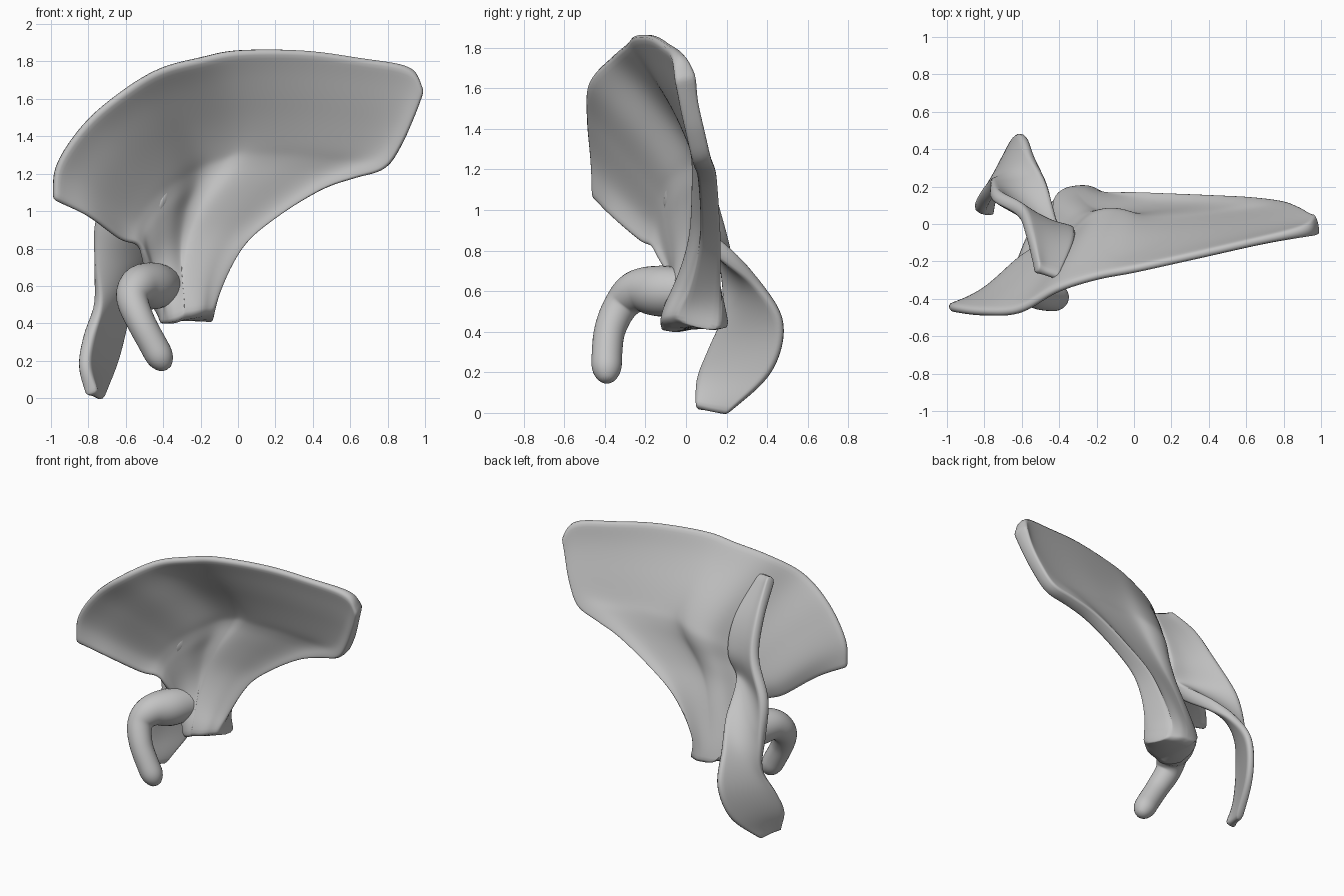
import bpy, bmesh, math
from mathutils import Vector

cube = bpy.data.objects.get("Cube")
if cube:
    bpy.data.objects.remove(cube, do_unlink=True)

bone = bpy.data.materials.new("bone_grey")
bone.use_nodes = True
bone.diffuse_color = (0.55, 0.55, 0.55, 1)
bone.node_tree.nodes["Principled BSDF"].inputs["Base Color"].default_value = bone.diffuse_color


def spline(points, t):
    """Point at t (0 to 1) on a smooth curve through the points."""
    pts = [Vector(p) for p in points]
    last = len(pts) - 1
    i = min(int(t * last), last - 1)
    f = t * last - i
    b, c = pts[i], pts[i + 1]
    a = pts[i - 1] if i else b * 2 - c
    d = pts[i + 2] if i + 2 <= last else c * 2 - b
    return (b * 2 + (c - a) * f + (a * 2 - b * 5 + c * 4 - d) * f ** 2
            + (b * 3 - a - c * 3 + d) * f ** 3) / 2


def bump(t, width):
    return math.exp(-(t / width) ** 2)


def blend(left, right, bottom, top, u, v):
    """Point on the surface spanned by four border curves."""
    sides = spline(left, v) * (1 - u) + spline(right, v) * u
    ends = spline(bottom, u) * (1 - v) + spline(top, u) * v
    a, b, c, d = (Vector(p) for p in (left[0], right[0], left[-1], right[-1]))
    return sides + ends - (a * (1 - u) + b * u) * (1 - v) - (c * (1 - u) + d * u) * v


def finish(name, bm):
    bmesh.ops.recalc_face_normals(bm, faces=bm.faces)
    mesh = bpy.data.meshes.new(name)
    bm.to_mesh(mesh)
    bm.free()
    mesh.materials.append(bone)
    for poly in mesh.polygons:
        poly.use_smooth = True
    obj = bpy.data.objects.new(name, mesh)
    bpy.context.collection.objects.link(obj)
    sub = obj.modifiers.new("soften", "SUBSURF")
    sub.levels = sub.render_levels = 1


def sheet(name, point, half, nu, nv):
    """Closed sheet around a surface, with varying half thickness."""
    bm = bmesh.new()
    grid = [[point(i / nu, j / nv) for i in range(nu + 1)] for j in range(nv + 1)]
    skins = ([], [])
    for j in range(nv + 1):
        rows = ([], [])
        for i in range(nu + 1):
            across = grid[j][min(i + 1, nu)] - grid[j][max(i - 1, 0)]
            along = grid[min(j + 1, nv)][i] - grid[max(j - 1, 0)][i]
            offset = across.cross(along).normalized() * half(i / nu, j / nv)
            rows[0].append(bm.verts.new(grid[j][i] + offset))
            rows[1].append(bm.verts.new(grid[j][i] - offset))
        skins[0].append(rows[0])
        skins[1].append(rows[1])
    for s in skins:
        for j in range(nv):
            for i in range(nu):
                bm.faces.new((s[j][i], s[j][i + 1], s[j + 1][i + 1], s[j + 1][i]))
    # Rim joining both skins
    loop = ([(0, i) for i in range(nu)] + [(j, nu) for j in range(nv)]
            + [(nv, i) for i in range(nu, 0, -1)] + [(j, 0) for j in range(nv, 0, -1)])
    for (a, b), (c, d) in zip(loop, loop[1:] + loop[:1]):
        bm.faces.new((skins[0][a][b], skins[0][c][d], skins[1][c][d], skins[1][a][b]))
    finish(name, bm)


def horn(name, path, radii, sides, steps):
    """Rounded tube of changing radius along a path."""
    bm = bmesh.new()
    rings = []
    for k in range(steps + 1):
        t = k / steps
        here = spline(path, t)
        ahead = spline(path, min(t + 0.01, 1)) - spline(path, max(t - 0.01, 0))
        turn = ahead.to_track_quat("Z", "X")
        r = spline([(q, 0, 0) for q in radii], t).x
        r *= math.sqrt(max(0.1, 1 - max(0, (t - 0.88) / 0.12) ** 2))
        rings.append([bm.verts.new(here + turn @ Vector(
            (r * math.cos(math.tau * s / sides), r * math.sin(math.tau * s / sides), 0)))
            for s in range(sides)])
    for a, b in zip(rings, rings[1:]):
        for s in range(sides):
            n = (s + 1) % sides
            bm.faces.new((a[s], a[n], b[n], b[s]))
    bm.faces.new(rings[0])
    bm.faces.new(rings[-1])
    finish(name, bm)


# Blade with thick socket neck: borders run from the socket outwards
wing_edge = [(-.42, .03, .41), (-.46, -.03, .58), (-.5, -.13, .75), (-.54, -.17, .82),
             (-.63, -.23, .85), (-.8, -.37, .97), (-.99, -.45, 1.06)]
outer_edge = [(-.13, .05, .42), (-.12, .09, .58), (.01, .12, .82), (.21, .12, .98),
              (.45, .11, 1.12), (.63, .1, 1.18), (.79, .08, 1.23), (.88, .05, 1.36),
              (.94, .02, 1.5), (.99, 0, 1.65)]
top_edge = [(-.99, -.45, 1.06), (-.97, -.46, 1.25), (-.82, -.48, 1.47),
            (-.62, -.47, 1.64), (-.42, -.36, 1.76), (-.2, -.29, 1.82), (0, -.25, 1.86),
            (.35, -.17, 1.86), (.65, -.1, 1.82), (.92, -.04, 1.77), (.99, 0, 1.65)]
socket = [wing_edge[0], (-.28, .04, .41), outer_edge[0]]


def blade_point(u, v):
    hollow = 0.07 * math.sin(math.pi * u ** 0.7) + 0.11 * bump(u - 0.42, 0.18)
    hollow *= math.sin(math.pi * v ** 1.6)
    return blend(wing_edge, outer_edge, socket, top_edge, u, v) + Vector((0, hollow, 0))


def blade_half(u, v):
    neck = 0.155 * bump(v, 0.18) * (1 - 0.7 * abs(2 * u - 1) ** 3)
    return 0.016 + neck + 0.032 * bump(1 - u, 0.1) + 0.008 * bump(1 - v, 0.06)


sheet("blade", blade_point, blade_half, 44, 36)

# Rear ridge rooted in the blade, twisting into the flat hooked process
crest = [(-.52, -.25, 1.67), (-.57, -.05, 1.45), (-.62, .08, 1.22), (-.75, .16, .97),
         (-.77, .2, .72), (-.76, .2, .5), (-.81, .12, .32), (-.83, .06, .17),
         (-.78, .05, .02)]
root = [blade_point(.38, .93), blade_point(.35, .75), blade_point(.3, .56),
        blade_point(.24, .4), (-.46, .2, .78), (-.54, .36, .64), (-.59, .48, .44),
        (-.65, .42, .2), (-.74, .2, -.01)]


def ridge_point(u, v):
    return blend(crest, root, [crest[0], root[0]], [crest[-1], root[-1]], u, v)


def ridge_half(u, v):
    return 0.024 + 0.012 * bump(u, 0.25) + 0.03 * bump(1 - u, 0.25) * bump(v - 0.35, 0.2)


sheet("ridge_and_rear_process", ridge_point, ridge_half, 10, 40)

# Front hooked process
horn("front_process",
     [(-.39, .03, .6), (-.46, -.12, .6), (-.53, -.24, .6), (-.565, -.32, .53),
      (-.52, -.375, .41), (-.45, -.39, .28), (-.38, -.39, .15)],
     [.11, .13, .11, .09, .08, .078, .08], 14, 28)
